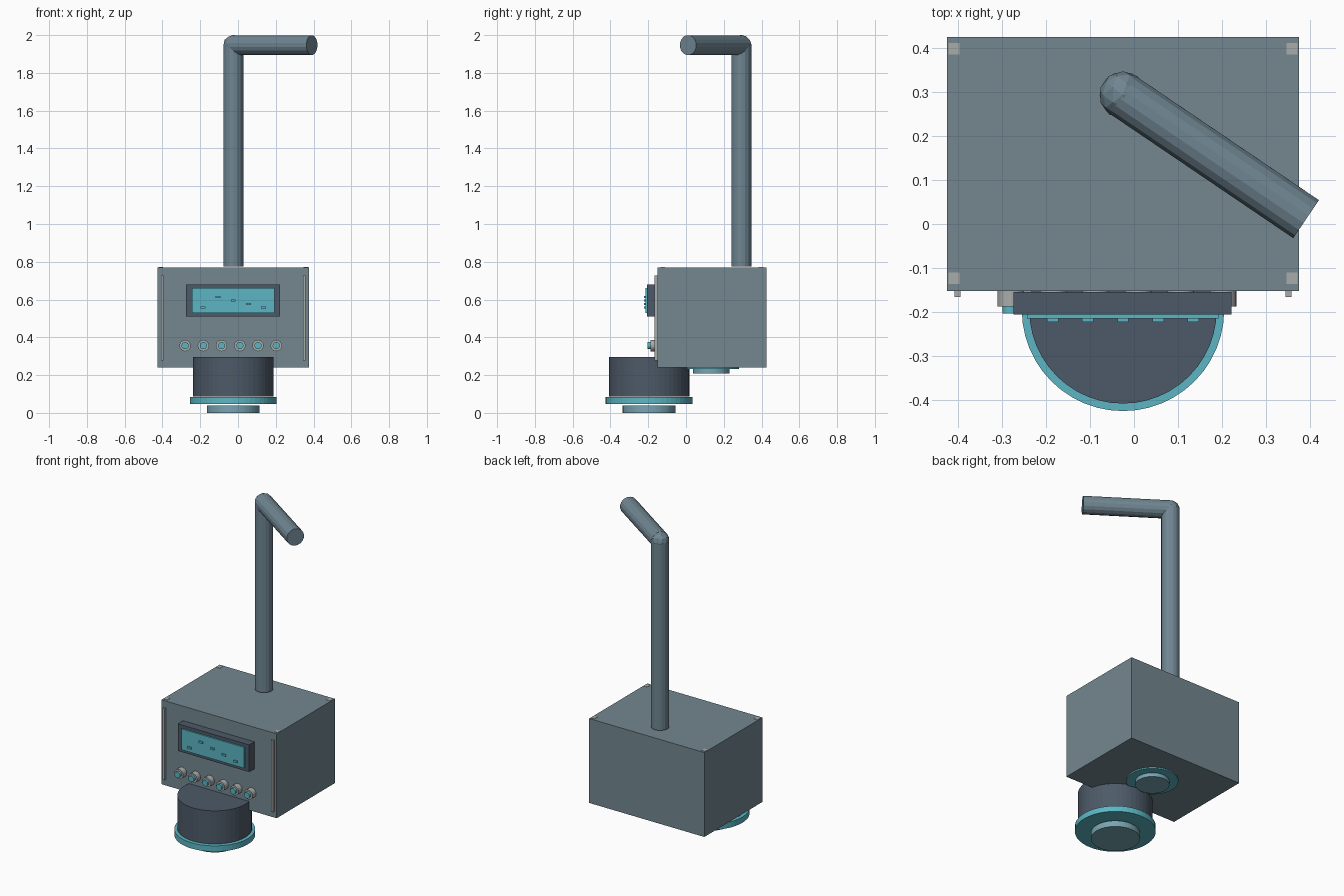
import bpy
import bmesh
from mathutils import Vector, Matrix

if "Cube" in bpy.data.objects:
    bpy.data.objects.remove(bpy.data.objects["Cube"], do_unlink=True)


def material(name, hex_code):
    """Flat material from an sRGB hex code, stored as linear values."""
    srgb = [int(hex_code[i:i + 2], 16) / 255 for i in (0, 2, 4)]
    color = [c / 12.92 if c < 0.04 else ((c + 0.055) / 1.055) ** 2.4 for c in srgb] + [1]
    mat = bpy.data.materials.new(name)
    mat.use_nodes = True
    mat.diffuse_color = color
    for node in mat.node_tree.nodes:
        if node.type == "BSDF_PRINCIPLED":
            node.inputs["Base Color"].default_value = color
    return mat


BODY = material("body_blue_grey", "73878F")
PIPE = material("pipe_blue_grey", "6F8591")
SLATE = material("dark_slate", "4D5A68")
TEAL = material("teal", "5CB6C4")
GLASS = material("pale_blue", "78A5B2")
SILVER = material("light_grey", "AAACAA")


def finish(name, bm, mat):
    mesh = bpy.data.meshes.new(name)
    bm.to_mesh(mesh)
    bm.free()
    mesh.materials.append(mat)
    obj = bpy.data.objects.new(name, mesh)
    bpy.context.collection.objects.link(obj)
    return obj


def box(name, low, high, mat):
    low, high = Vector(low), Vector(high)
    bm = bmesh.new()
    bmesh.ops.create_cube(bm, size=1, matrix=Matrix.Translation((low + high) / 2)
                          @ Matrix.Diagonal(high - low).to_4x4())
    return finish(name, bm, mat)


def rod(name, start, end, radius, mat, sides=48):
    """Capped cylinder between two points."""
    start, end = Vector(start), Vector(end)
    axis = end - start
    turn = Vector((0, 0, 1)).rotation_difference(axis).to_matrix().to_4x4()
    bm = bmesh.new()
    bmesh.ops.create_cone(bm, cap_ends=True, segments=sides, radius1=radius,
                          radius2=radius, depth=axis.length,
                          matrix=Matrix.Translation((start + end) / 2) @ turn)
    return finish(name, bm, mat)


def disc(name, center, bottom, top, radius, mat):
    return rod(name, (*center, bottom), (*center, top), radius, mat)


MID = -0.025

# Housing with corner plates and front trim strips
box("housing", (-0.425, -0.152, 0.24), (0.375, 0.425, 0.77), BODY)
for side, offset in (("right", -0.384), ("left", 0.384)):
    x = MID + offset
    for end, y in (("front", -0.123), ("back", 0.398)):
        box(f"{side}_{end}_corner_plate", (x - 0.013, y - 0.013, 0.766),
            (x + 0.013, y + 0.013, 0.772), SILVER)
    x = MID + offset * 0.98
    box(f"{side}_trim_strip", (x - 0.007, -0.166, 0.278), (x + 0.007, -0.15, 0.728), SILVER)

# Display with raised screen and marks
box("display_frame", (-0.274, -0.206, 0.51), (0.222, -0.154, 0.68), SLATE)
box("display_screen", (-0.243, -0.215, 0.529), (0.192, -0.2, 0.66), TEAL)
for i, z in enumerate((0.558, 0.614, 0.595, 0.577, 0.558)):
    x = MID + (i - 2) * 0.08
    box(f"display_mark_{i + 1}", (x - 0.013, -0.223, z - 0.006),
        (x + 0.013, -0.213, z + 0.006), TEAL)

# Row of knobs
for i in range(6):
    x = -0.28 + i * 0.0965
    rod(f"knob_base_{i + 1}", (x, -0.15, 0.356), (x, -0.188, 0.356), 0.03, SILVER, 24)
    rod(f"knob_cap_{i + 1}", (x, -0.18, 0.356), (x, -0.203, 0.356), 0.019, TEAL, 24)

# Front drum with flange and nozzle
drum = (MID, -0.195)
disc("drum", drum, 0.087, 0.295, 0.213, SLATE)
disc("drum_flange", drum, 0.047, 0.083, 0.23, TEAL)
disc("drum_nozzle", drum, 0.0, 0.038, 0.14, GLASS)

# Outlet under the housing
outlet = (MID, 0.133)
disc("outlet_flange", outlet, 0.232, 0.241, 0.148, TEAL)
disc("outlet_nozzle", outlet, 0.208, 0.234, 0.097, GLASS)

# Exhaust pipe: upright, rounded elbow, angled arm
elbow = Vector((MID, 0.293, 1.947))
rod("pipe_upright", (elbow.x, elbow.y, 0.776), elbow, 0.053, PIPE, 16)
rod("pipe_arm", elbow, (0.391, 0.011, elbow.z), 0.053, PIPE, 16)
bm = bmesh.new()
bmesh.ops.create_icosphere(bm, subdivisions=2, radius=0.054,
                           matrix=Matrix.Translation(elbow))
finish("pipe_elbow", bm, PIPE)
